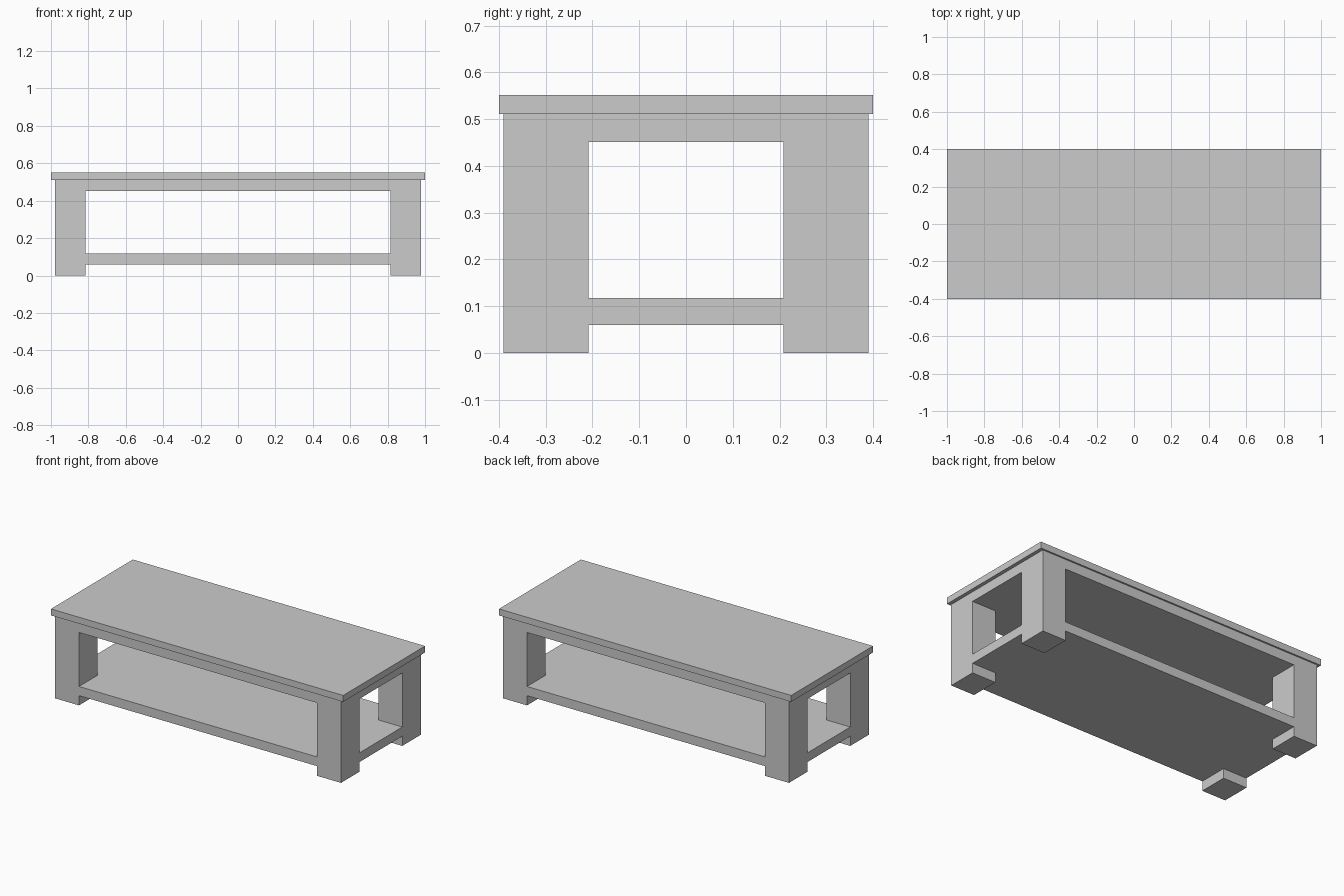
import bpy

if "Cube" in bpy.data.objects:
    bpy.data.objects.remove(bpy.data.objects["Cube"])

LEG_X, LEG_Y = 0.815, 0.209      # inner faces of the legs
OUT_X, OUT_Y = 0.978, 0.39       # outer faces of the legs


def box(name, half_x, half_y, z0, z1):
    bpy.ops.mesh.primitive_cube_add(size=1, location=(0, 0, (z0 + z1) / 2))
    obj = bpy.context.object
    obj.name = name
    obj.scale = (half_x * 2, half_y * 2, z1 - z0)
    bpy.ops.object.transform_apply(location=False, rotation=False, scale=True)
    return obj


# Overhanging table top
box("table_top", 1.0, 0.4, 0.511, 0.551)

# Base: one flush block whose openings leave legs, lower shelf and apron
base = box("leg_and_shelf_frame", OUT_X, OUT_Y, 0, 0.511)

# Tunnels through the length and the width at each open level
for level, z0, z1 in (("foot", -0.1, 0.06), ("storage", 0.117, 0.451)):
    for side, hx, hy in (("length", 1.2, LEG_Y), ("width", LEG_X, 0.6)):
        cutter = box(f"{level}_{side}_cutter", hx, hy, z0, z1)
        cutter.hide_render = True
        cutter.display_type = 'WIRE'
        cut = base.modifiers.new(cutter.name, 'BOOLEAN')
        cut.operation = 'DIFFERENCE'
        cut.solver = 'EXACT'
        cut.object = cutter
